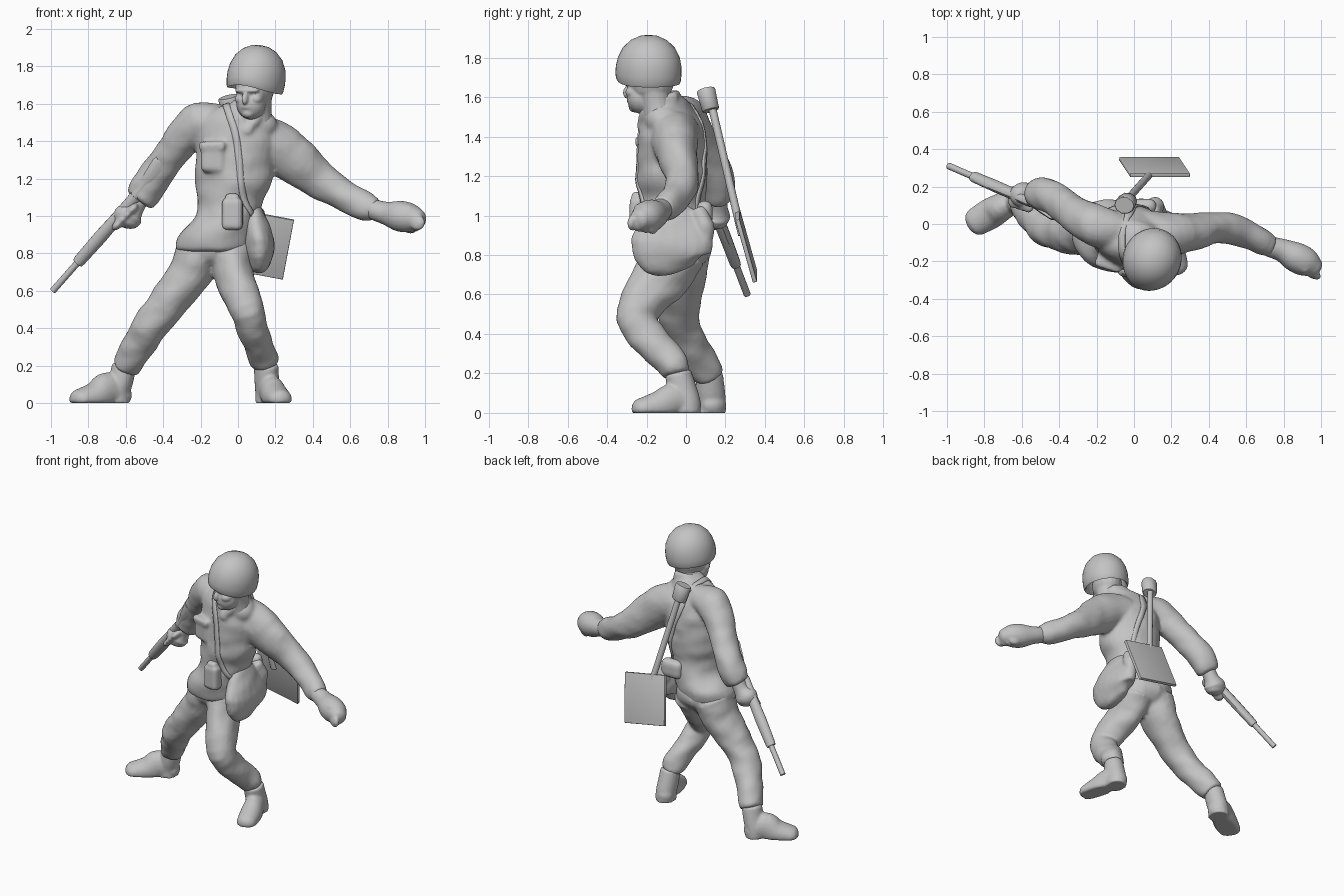
import bpy, bmesh, math
from mathutils import Vector, Matrix, noise

if "Cube" in bpy.data.objects:
    bpy.data.objects.remove(bpy.data.objects["Cube"])

GREY = bpy.data.materials.new("plain grey")
GREY.diffuse_color = (0.55, 0.55, 0.55, 1)
GREY.use_nodes = True
GREY.node_tree.nodes["Principled BSDF"].inputs["Base Color"].default_value = GREY.diffuse_color


def spline(pts, sub):
    """Catmull-Rom interpolation through tuples of any length."""
    out = []
    for i in range(len(pts) - 1):
        p0, p1, p2, p3 = (pts[max(0, min(len(pts) - 1, i + k))] for k in (-1, 0, 1, 2))
        for s in range(sub):
            t = s / sub
            out.append([0.5 * (2 * b + (c - a) * t + (2 * a - 5 * b + 4 * c - d) * t * t
                               + (3 * b - a - 3 * c + d) * t ** 3)
                        for a, b, c, d in zip(p0, p1, p2, p3)])
    return out + [list(pts[-1])]


def loft(bm, pts, ref=(1, 0, 0), sub=4, n=20, dome=0.5, level=False):
    """Elliptical sections (x, y, z, a, b); a lies along ref. Ends are domed."""
    st = spline(pts, sub)
    cs = [Vector(p[:3]) for p in st]
    frames = []
    for i, p in enumerate(st):
        t = (cs[min(i + 1, len(cs) - 1)] - cs[max(i - 1, 0)]).normalized()
        if level:
            t = Vector((0, 0, 1))
        u = Vector(ref)
        u = (u - t * u.dot(t)).normalized()
        frames.append((cs[i], t, u, t.cross(u), p[3], p[4]))
    ring_data = []
    for end, sign in ((frames[0], -1), (frames[-1], 1)):
        c, t, u, v, a, b = end
        caps = [(c + t * sign * dome * min(a, b) * math.sin(w), t, u, v, a * math.cos(w), b * math.cos(w))
                for w in (0.5, 1.0, 1.4)] if dome else []
        ring_data = caps[::-1] + frames if sign < 0 else ring_data + caps
    rings = [[bm.verts.new(c + u * a * math.cos(k * math.tau / n) + v * b * math.sin(k * math.tau / n))
              for k in range(n)] for c, t, u, v, a, b in ring_data]
    for r, s in zip(rings, rings[1:]):
        for k in range(n):
            bm.faces.new((r[k], r[(k + 1) % n], s[(k + 1) % n], s[k]))
    bm.faces.new(rings[0][::-1])
    bm.faces.new(rings[-1])


def ball(bm, c, r, rot=(0, 0, 0)):
    m = Matrix.Translation(c)
    for ang, ax in zip(rot, "XYZ"):
        m = m @ Matrix.Rotation(math.radians(ang), 4, ax)
    bmesh.ops.create_uvsphere(bm, u_segments=20, v_segments=12, radius=1,
                              matrix=m @ Matrix.Diagonal((*r, 1)))


def box(bm, m, size, bevel=0.0):
    g = bmesh.ops.create_cube(bm, size=1, matrix=m @ Matrix.Diagonal((*size, 1)))
    if bevel:
        bmesh.ops.bevel(bm, geom=list({e for v in g["verts"] for e in v.link_edges}),
                        offset=bevel, segments=3, affect='EDGES', profile=0.5)


def finish(name, bm, voxel=0, smooth=4, wrinkle=0, floor=False, angle=None):
    if floor:
        for v in bm.verts:
            v.co.z = max(v.co.z, 0)
    if wrinkle:
        bm.normal_update()
        for v in bm.verts:
            v.co += v.normal * wrinkle * noise.noise(v.co * Vector((9, 9, 14)))
    bmesh.ops.recalc_face_normals(bm, faces=bm.faces)
    me = bpy.data.meshes.new(name)
    bm.to_mesh(me)
    bm.free()
    me.materials.append(GREY)
    ob = bpy.data.objects.new(name, me)
    bpy.context.collection.objects.link(ob)
    if angle is None:
        me.shade_smooth()
    else:
        bpy.context.view_layer.objects.active = ob
        ob.select_set(True)
        bpy.ops.object.shade_smooth_by_angle(angle=math.radians(angle))
        ob.select_set(False)
    if voxel:
        r = ob.modifiers.new("fuse", 'REMESH')
        r.mode, r.voxel_size, r.use_smooth_shade = 'VOXEL', voxel, True
        s = ob.modifiers.new("soften", 'SMOOTH')
        s.iterations, s.factor = smooth, 0.5
    return ob


# jacket: twisted torso, two sleeves, collar and chest pocket
bm = bmesh.new()
loft(bm, [(-.135, -.06, .82, .205, .18), (-.115, -.065, .90, .205, .195), (-.055, -.07, 1.0, .17, .18),
          (-.04, -.07, 1.08, .175, .168), (-.025, -.07, 1.17, .205, .175), (-.02, -.07, 1.28, .21, .175),
          (-.01, -.07, 1.4, .22, .165), (-.02, -.08, 1.5, .205, .14), (.01, -.09, 1.57, .15, .105),
          (.06, -.115, 1.61, .09, .075)], ref=(.95, -.28, 0), n=28, dome=.1, level=True)
ball(bm, (.12, -.12, 1.48), (.09, .09, .085))
loft(bm, [(-.08, -.04, 1.49, .10, .10), (-.2, -.01, 1.5, .115, .11), (-.29, .035, 1.42, .10, .10),
          (-.38, .10, 1.3, .09, .09), (-.44, .14, 1.22, .094, .092), (-.49, .16, 1.14, .09, .092),
          (-.525, .16, 1.09, .076, .08)], ref=(0, 1, 0), dome=.2)
loft(bm, [(.06, -.06, 1.42, .13, .12), (.18, -.055, 1.385, .12, .135), (.3, -.045, 1.3, .10, .13),
          (.42, -.02, 1.205, .085, .105), (.52, -.025, 1.14, .08, .09), (.62, -.065, 1.08, .073, .082),
          (.69, -.1, 1.045, .072, .077), (.735, -.12, 1.035, .06, .06)], ref=(0, 1, 0), dome=.2)
loft(bm, [(.05, -.235, 1.45, .02, .018), (.11, -.21, 1.53, .028, .02), (.15, -.15, 1.57, .028, .02),
          (.12, -.06, 1.6, .03, .02)], ref=(0, 0, 1))
loft(bm, [(.04, -.23, 1.45, .02, .018), (.0, -.195, 1.54, .028, .02), (-.015, -.13, 1.59, .03, .02),
          (.03, -.05, 1.61, .03, .02), (.12, -.06, 1.6, .03, .02)], ref=(0, 0, 1))
box(bm, Matrix.Translation((-.13, -.198, 1.31)) @ Matrix.Rotation(-.3, 4, 'Z'), (.14, .08, .16), .03)
box(bm, Matrix.Translation((-.13, -.202, 1.37)) @ Matrix.Rotation(-.3, 4, 'Z'), (.145, .085, .05), .015)
jacket = finish("jacket", bm, .012, 4, wrinkle=.01)

# trousers: seat and two bent legs gathered at the ankle
bm = bmesh.new()
ball(bm, (-.12, -.04, .83), (.2, .17, .12))
loft(bm, [(-.2, -.03, .82, .135, .155), (-.25, -.035, .7, .12, .14), (-.34, -.04, .58, .105, .12),
          (-.44, -.03, .45, .10, .10), (-.51, .02, .34, .09, .095), (-.57, .085, .24, .082, .088),
          (-.6, .11, .19, .074, .08)], dome=.2)
loft(bm, [(-.03, -.05, .82, .13, .155), (-.025, -.12, .7, .107, .145), (.02, -.215, .57, .10, .118),
          (.055, -.258, .48, .092, .098), (.085, -.19, .38, .085, .095), (.12, -.095, .28, .08, .08),
          (.14, -.06, .23, .078, .076), (.15, -.05, .2, .068, .072)], dome=.2)
finish("trousers", bm, .012, 4, wrinkle=.012)

# boots: ankle shaft plus flat-soled foot with a sloping instep
for side, ankle, heel, toe, wide, instep in (("right", (-.607, .118), (-.645, .128), (-.845, .01), 1.15, .10),
                                             ("left", (.15, -.04), (.158, 0), (.225, -.225), 1, .085)):
    bm = bmesh.new()
    h, t = Vector(heel), Vector(toe)
    loft(bm, [(*ankle, .2, .066, .068), (*(Vector(ankle) * .5 + h * .5), .12, .066, .074),
              (*h, .05, .066, .074), (*h, -.02, .067, .075)], dome=.1)
    foot = [(h + (t - h) * f, z, a * wide, b) for f, z, a, b in
            ((-.1, .04, .06, .06), (.25, .065, .064, instep), (.6, .035, .072, .078), (1, .02, .066, .056))]
    loft(bm, [(p.x, p.y, z, a, b) for p, z, a, b in foot], ref=(t.y - h.y, h.x - t.x, 0), dome=.9)
    finish(side + "_boot", bm, .009, 3, floor=True)

# hands
bm = bmesh.new()
loft(bm, [(.72, -.12, 1.035, .055, .055), (.79, -.14, 1.015, .062, .062), (.86, -.175, 1.0, .08, .082),
          (.92, -.205, .99, .078, .078), (.965, -.235, .98, .055, .055)], ref=(0, 1, 0), dome=.6)
loft(bm, [(.80, -.16, 1.03, .03, .03), (.86, -.2, 1.045, .035, .03), (.92, -.24, 1.03, .03, .028)])
for k in range(4):
    ball(bm, (.958 - .012 * k, -.268 + .034 * k, .965 - .006 * k), (.045, .024, .042), (0, 15, -25))
finish("left_hand", bm, .008, 3)
bm = bmesh.new()
loft(bm, [(-.52, .16, 1.1, .05, .05), (-.555, .16, 1.04, .052, .052), (-.585, .155, 1.0, .07, .08),
          (-.595, .15, .97, .06, .07)], ref=(0, 1, 0), dome=.6)
for k in range(4):
    ball(bm, (-.565 - .026 * k, .105 + .008 * k, 1.035 - .027 * k), (.04, .045, .022), (0, -45, 0))
finish("right_hand", bm, .008, 3)

# head, turned slightly: built facing -y and then rotated
bm = bmesh.new()
ball(bm, (0, 0, .03), (.1, .125, .12))
ball(bm, (0, -.05, -.055), (.08, .075, .085))
ball(bm, (0, -.088, -.105), (.036, .03, .028))
ball(bm, (0, -.127, -.028), (.018, .024, .034), (-15, 0, 0))
ball(bm, (0, -.112, -.073), (.032, .016, .010))
ball(bm, (0, -.105, .015), (.07, .03, .016))
for s in (-1, 1):
    ball(bm, (s * .045, -.075, -.03), (.034, .042, .03))
loft(bm, [(0, .02, -.02, .085, .085), (0, .035, -.1, .075, .075), (0, .06, -.2, .08, .075)])
bm.transform(Matrix.Translation((.09, -.18, 1.655)) @ Matrix.Rotation(-.42, 4, 'Z'))
finish("head", bm, .007, 2)

# helmet: revolved bowl, drawn in at the rim, with a low front edge
bm = bmesh.new()
prof = [(.0, .235), (.045, .23), (.09, .208), (.127, .17), (.15, .12), (.158, .075), (.158, .035),
        (.154, .0), (.148, -.012), (.138, 0), (.134, .06), (.1, .15), (.0, .19)]
n = 40
rings = []
for r, z in prof:
    ring = []
    for k in range(n):
        w = k * math.tau / n
        front = max(0, -math.sin(w)) ** 3 * max(0, 1 - max(z, 0) / .1) * (r > .05)
        ring.append(bm.verts.new((r * math.cos(w) * .98, r * math.sin(w) * 1.06 - .008 * front, z + .022 * front)))
    rings.append(ring)
for a, b in zip(rings, rings[1:]):
    for k in range(n):
        bm.faces.new((a[k], a[(k + 1) % n], b[(k + 1) % n], b[k]))
bmesh.ops.remove_doubles(bm, verts=bm.verts, dist=1e-4)
bm.transform(Matrix.Translation((.09, -.188, 1.68)) @ Matrix.Rotation(.13, 4, 'Y') @ Matrix.Rotation(-.4, 4, 'Z'))
finish("helmet", bm, angle=50)

# shoulder bag on the left hip
bm = bmesh.new()
loft(bm, [(.075, -.06, 1.06, .04, .08), (.092, -.065, .97, .065, .16), (.11, -.07, .87, .082, .21),
          (.115, -.075, .79, .075, .185), (.105, -.06, .73, .05, .11)], ref=(1, 0, 0), dome=.4)
loft(bm, [(.10, .06, 1.02, .04, .04), (.11, .09, .95, .05, .05), (.11, .09, .88, .045, .045)], dome=.5)
finish("shoulder_bag", bm, .01, 4, wrinkle=.01)

# belt pouches
bm = bmesh.new()
box(bm, Matrix.Translation((-.03, -.243, 1.01)) @ Matrix.Rotation(-.1, 4, 'Z'), (.11, .08, .17), .025)
box(bm, Matrix.Translation((-.03, -.245, 1.08)) @ Matrix.Rotation(-.1, 4, 'Z'), (.075, .06, .08), .02)
box(bm, Matrix.Translation((.04, .095, 1.01)), (.16, .08, .13), .038)
finish("belt_pouches", bm, .008, 3)

# strap: ribbon around the torso, wrapped onto the jacket
bm = bmesh.new()
path = spline([(.09, -.2, 1.0), (.03, -.26, 1.12), (.005, -.26, 1.3), (-.015, -.24, 1.44), (-.05, -.17, 1.56),
               (-.06, -.06, 1.58), (-.01, .06, 1.42), (.07, .1, 1.2), (.11, .09, 1.0)], 5)
pairs = [[bm.verts.new((x + d, y, z + d * .3)) for d in (-.018, 0, .018)] for x, y, z in path]
for a, b in zip(pairs, pairs[1:]):
    for k in (0, 1):
        bm.faces.new((a[k], a[k + 1], b[k + 1], b[k]))
strap = finish("strap", bm)
w = strap.modifiers.new("wrap", 'SHRINKWRAP')
w.target, w.offset, w.wrap_mode = jacket, .002, 'ABOVE_SURFACE'
s = strap.modifiers.new("thick", 'SOLIDIFY')
s.thickness, s.offset = .01, 0

# rifle: barrel, handguard and stock along one axis
muzzle, butt = Vector((-.99, .31, .6)), Vector((-.39, .05, 1.28))
at = lambda t: tuple(muzzle.lerp(butt, t))
bm = bmesh.new()
side = (.7, .3, -.5)
loft(bm, [(*at(0), .018, .018), (*at(.5), .018, .018)], side, 1, 12, 0)
loft(bm, [(*at(.22), .03, .026), (*at(.24), .034, .028), (*at(.42), .038, .03), (*at(.58), .034, .03),
          (*at(.74), .036, .028)], side, 1, 12, 0)
loft(bm, [(*at(.7), .034, .026), (*at(.78), .03, .024), (*at(.86), .048, .026), (*at(.98), .068, .028),
          (*at(1), .064, .025)], side, 1, 12, 0)
finish("rifle", bm, angle=35)

# spade: tilted blade, shaft and barrel-shaped grip
bm = bmesh.new()
across = Vector((.32, 0, -.06)).normalized()
up = Vector((.06, -.09, .32))
up = (up - across * up.dot(across)).normalized()
m = Matrix((across, up, across.cross(up))).transposed().to_4x4()
box(bm, Matrix.Translation((.11, .305, .85)) @ m, (.325, .335, .022), .004)
loft(bm, [(-.045, .12, 1.6, .02, .02), (.075, .255, 1.02, .02, .02), (.09, .28, .9, .022, .016)], (1, 0, 0), 1, 12, 0)
loft(bm, [(-.052, .1, 1.637, .052, .045), (-.05, .102, 1.629, .056, .05), (-.034, .124, 1.54, .052, .046),
          (-.032, .126, 1.532, .046, .04)], (1, 0, 0), 1, 10, 0)
finish("spade", bm, angle=40)
